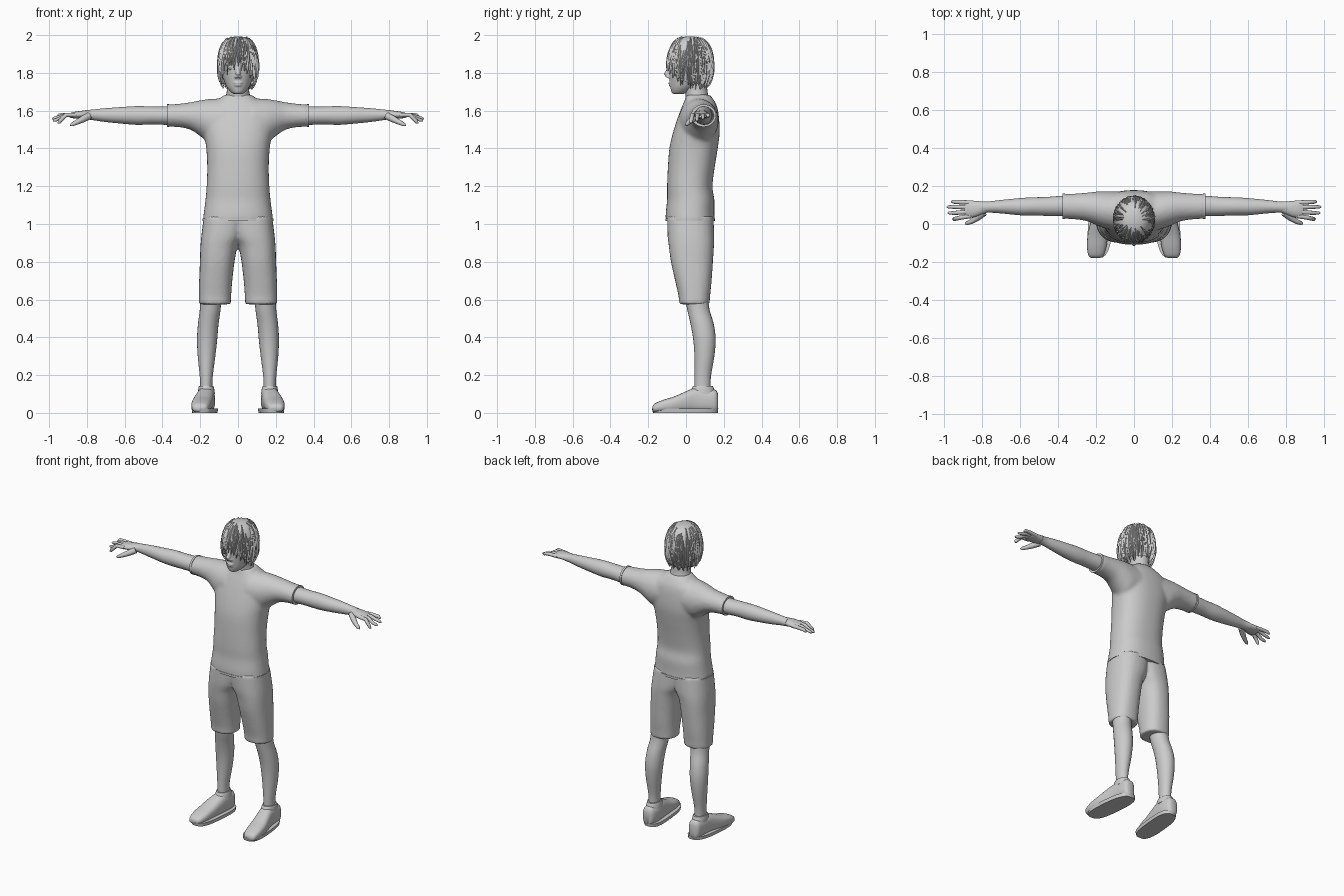
import bpy, bmesh, math, random
from mathutils import Vector

if "Cube" in bpy.data.objects:
    bpy.data.objects.remove(bpy.data.objects["Cube"])

random.seed(4)
grey = bpy.data.materials.new("light grey")
grey.diffuse_color = (0.6, 0.6, 0.6, 1)
grey.use_nodes = True
grey.node_tree.nodes["Principled BSDF"].inputs["Base Color"].default_value = grey.diffuse_color
ORDER = {"z": (0, 1, 2), "x": (1, 2, 0), "y": (0, 2, 1)}


def spline(a, b, c, d, t):
    return 0.5 * (2 * b + (c - a) * t + (2 * a - 5 * b + 4 * c - d) * t * t + (3 * b - a - 3 * c + d) * t ** 3)


def loft(bm, rings, axis="z", sides=24, power=1.0, steps=4):
    """Skin over rings (position, low a, high a, low b, high b) along an axis."""
    ia, ib, it = ORDER[axis]
    rows = []
    n = len(rings)
    for i in range(n - 1):
        quad = [rings[max(0, min(n - 1, i + k))] for k in (-1, 0, 1, 2)]
        for s in range(steps + (i == n - 2)):
            rows.append([spline(*v, s / steps) for v in zip(*quad)])
    loops = []
    for t, a0, a1, b0, b1 in rows:
        loop = []
        for k in range(sides):
            ang = 2 * math.pi * k / sides
            c, s = math.cos(ang), math.sin(ang)
            co = [0, 0, 0]
            co[ia] = (a0 + a1) / 2 + (a1 - a0) / 2 * math.copysign(abs(c) ** power, c)
            co[ib] = (b0 + b1) / 2 + (b1 - b0) / 2 * math.copysign(abs(s) ** power, s)
            co[it] = t
            loop.append(bm.verts.new(co))
        loops.append(loop)
    for p, q in zip(loops, loops[1:]):
        for k in range(sides):
            bm.faces.new((p[k], p[(k + 1) % sides], q[(k + 1) % sides], q[k]))
    bm.faces.new(loops[0])
    bm.faces.new(loops[-1])


def tube(bm, pts, radii, flat=1.0, sides=10):
    """Tapered rounded limb through points, flattened in z."""
    loops = []
    for i, p in enumerate(pts):
        d = (Vector(pts[min(i + 1, len(pts) - 1)]) - Vector(pts[max(i - 1, 0)])).normalized()
        u = d.cross(Vector((0, 0, 1))).normalized()
        w = u.cross(d)
        loops.append([bm.verts.new(Vector(p) + radii[i] * (u * math.cos(a) + w * flat * math.sin(a)))
                      for a in (2 * math.pi * k / sides for k in range(sides))])
    for p, q in zip(loops, loops[1:]):
        for k in range(sides):
            bm.faces.new((p[k], p[(k + 1) % sides], q[(k + 1) % sides], q[k]))
    bm.faces.new(loops[0])
    bm.faces.new(loops[-1])


def ball(bm, c, r):
    vs = bmesh.ops.create_uvsphere(bm, u_segments=16, v_segments=10, radius=1)["verts"]
    for v in vs:
        v.co = Vector(c) + Vector((v.co.x * r[0], v.co.y * r[1], v.co.z * r[2]))


def finish(name, bm, mirror=False, voxel=0, smooth=4, angle=50):
    bmesh.ops.recalc_face_normals(bm, faces=bm.faces)
    me = bpy.data.meshes.new(name)
    bm.to_mesh(me)
    bm.free()
    me.materials.append(grey)
    ob = bpy.data.objects.new(name, me)
    bpy.context.collection.objects.link(ob)
    bpy.ops.object.select_all(action="DESELECT")
    ob.select_set(True)
    bpy.context.view_layer.objects.active = ob
    bpy.ops.object.shade_smooth_by_angle(angle=math.radians(angle))
    if mirror:
        ob.modifiers.new("mirror", "MIRROR").use_mirror_merge = False
    if voxel:
        m = ob.modifiers.new("blend", "REMESH")
        m.mode, m.voxel_size, m.use_smooth_shade = "VOXEL", voxel, True
        m = ob.modifiers.new("soften", "SMOOTH")
        m.factor, m.iterations = 0.5, smooth
    return ob


# Shirt: torso blended with both sleeves
bm = bmesh.new()
loft(bm, [(1.015, -.187, .187, -.108, .152), (1.06, -.181, .181, -.107, .15), (1.13, -.172, .172, -.1, .15),
          (1.2, -.166, .166, -.1, .14), (1.3, -.163, .163, -.096, .152), (1.4, -.168, .168, -.088, .168),
          (1.48, -.18, .18, -.07, .178), (1.56, -.185, .185, -.045, .175), (1.62, -.165, .165, -.022, .165),
          (1.66, -.105, .105, -.005, .145), (1.685, -.07, .07, 0, .125)], sides=40, power=.85)
sleeve = [(.08, -.04, .17, 1.43, 1.665), (.15, -.025, .172, 1.43, 1.662), (.2, -.005, .17, 1.465, 1.655),
          (.25, .015, .165, 1.498, 1.645), (.31, .024, .16, 1.512, 1.637), (.375, .028, .158, 1.515, 1.632)]
loft(bm, sleeve, "x")
loft(bm, [(-r[0], *r[1:]) for r in sleeve], "x")
finish("shirt", bm, voxel=.01, smooth=5)

# Rolled hems of the shirt
bm = bmesh.new()
loft(bm, [(1.016, -.188, .188, -.109, .153), (1.03, -.188, .188, -.109, .153)], sides=40, power=.85, steps=1)
finish("shirt_hem", bm)
bm = bmesh.new()
loft(bm, [(.364, .026, .16, 1.514, 1.634), (.376, .026, .16, 1.514, 1.634)], "x", steps=1)
finish("sleeve_hem", bm, True)

# Shorts: two legs meeting at the hips
bm = bmesh.new()
loft(bm, [(.575, .038, .207, -.036, .125), (.62, .036, .207, -.04, .128), (.7, .03, .206, -.058, .136),
          (.8, .018, .202, -.08, .143), (.88, .002, .199, -.091, .148), (.94, -.03, .194, -.098, .15),
          (1.04, -.05, .181, -.1, .145)], power=.85)
finish("shorts", bm, True, voxel=.01, smooth=3)

# Bare lower legs
bm = bmesh.new()
loft(bm, [(.1, .134, .202, .048, .132), (.14, .136, .2, .046, .13), (.2, .133, .203, .046, .133),
          (.3, .12, .213, .045, .15), (.39, .11, .217, .038, .157), (.47, .103, .212, .024, .147),
          (.55, .092, .202, .006, .124), (.64, .085, .2, -.01, .115)])
finish("lower_leg", bm, True)

# Shoes: sole, upper and ankle collar
bm = bmesh.new()
loft(bm, [(-.178, .178, .224, .012, .034), (-.165, .16, .24, .004, .05), (-.12, .145, .247, .003, .069),
          (-.06, .137, .244, .003, .088), (0, .13, .231, .003, .114), (.05, .124, .219, .003, .132),
          (.11, .121, .213, .003, .126), (.155, .13, .206, .003, .122), (.17, .145, .19, .012, .1)],
     "y", power=.75)
finish("shoe", bm, True)
bm = bmesh.new()
loft(bm, [(0, .121, .246, -.175, .168), (.022, .119, .249, -.18, .171)], power=.7, steps=1)
for v in bm.verts:
    v.co.x += -.08 * v.co.y if v.co.y < 0 else -.1 * v.co.y
    v.co.x -= .008
finish("shoe_sole", bm, True)
bm = bmesh.new()
loft(bm, [(.1, .122, .212, .02, .158), (.128, .126, .21, .03, .148), (.142, .13, .207, .038, .142)])
finish("shoe_collar", bm, True)

# Arms
bm = bmesh.new()
loft(bm, [(.3, .04, .15, 1.522, 1.628), (.38, .042, .148, 1.525, 1.622), (.46, .043, .142, 1.527, 1.622),
          (.53, .045, .14, 1.525, 1.624), (.6, .046, .136, 1.53, 1.62), (.7, .056, .126, 1.54, 1.613),
          (.77, .06, .118, 1.55, 1.606), (.81, .055, .12, 1.555, 1.602)], "x")
finish("arm", bm, True)

# Hands: palm, four fingers and a thumb
bm = bmesh.new()
loft(bm, [(.765, .064, .114, 1.556, 1.604), (.8, .05, .118, 1.556, 1.602), (.84, .036, .122, 1.558, 1.598),
          (.875, .034, .123, 1.56, 1.592), (.892, .042, .118, 1.564, 1.586)], "x", sides=16)
for y, tip, ty, tz in ((.112, .962, .117, 1.566), (.088, .985, .09, 1.556),
                       (.064, .98, .058, 1.546), (.042, .955, .026, 1.534)):
    tube(bm, [(.86, y, 1.577), (.91, (y * .5 + ty * .5), 1.578), (.945, ty, tz + .01), (tip - .008, ty, tz + .003),
              (tip, ty, tz)], [.012, .0115, .0105, .008, .003])
tube(bm, [(.79, .06, 1.572), (.825, .032, 1.553), (.855, .013, 1.538), (.878, .004, 1.527), (.888, .001, 1.522)],
     [.02, .017, .013, .01, .004])
finish("hand", bm, True)

# Neck
bm = bmesh.new()
loft(bm, [(1.64, -.08, .08, .0, .13), (1.68, -.064, .064, -.002, .118), (1.72, -.058, .058, -.012, .112),
          (1.8, -.058, .058, -.03, .11)])
finish("neck", bm)

# Head with nose, brow, lips and ears blended in
bm = bmesh.new()
loft(bm, [(1.688, -.018, .018, -.062, -.02), (1.695, -.034, .034, -.075, .01), (1.72, -.056, .056, -.082, .05),
          (1.75, -.071, .071, -.086, .09), (1.79, -.083, .083, -.09, .115), (1.85, -.092, .092, -.093, .132),
          (1.91, -.09, .09, -.085, .13), (1.96, -.065, .065, -.05, .095), (1.98, -.03, .03, -.01, .05)], sides=32)
tube(bm, [(0, -.082, 1.84), (0, -.093, 1.815), (0, -.106, 1.79), (0, -.104, 1.777)], [.01, .011, .014, .012])
ball(bm, (0, -.083, 1.747), (.024, .012, .005))
ball(bm, (0, -.081, 1.735), (.021, .012, .006))
for s in (-1, 1):
    ball(bm, (s * .011, -.094, 1.779), (.009, .01, .007))
    ball(bm, (s * .036, -.075, 1.842), (.024, .012, .006))
    ball(bm, (s * .089, .028, 1.81), (.013, .022, .032))
finish("head", bm, voxel=.005, smooth=2)

# Eyes
bm = bmesh.new()
ball(bm, (.034, -.07, 1.82), (.016, .014, .007))
finish("eye", bm, True)


# Hair: rounded cap with layered pointed locks, fringe shorter than the back
def hair(az, t, lift=1.0, drop=0.0):
    front = max(0, -math.sin(az))
    phi = t * math.radians(138 - 43 * front ** 1.5 + drop)
    r = max(0, math.sin(phi)) ** .65 * lift
    return Vector((.108 * r * math.cos(az), .024 + .122 * r * math.sin(az), 1.845 + .148 * math.cos(phi) * lift))


bm = bmesh.new()
N, M = 40, 10
grid = [[bm.verts.new(hair(2 * math.pi * k / N, .02 + .95 * j / M)) for k in range(N)] for j in range(M + 1)]
for p, q in zip(grid, grid[1:]):
    for k in range(N):
        bm.faces.new((p[k], p[(k + 1) % N], q[(k + 1) % N], q[k]))
bm.faces.new(grid[0])
finish("hair_cap", bm)
bm = bmesh.new()
for i in range(150):
    az = random.uniform(0, 2 * math.pi)
    start, end = random.uniform(.1, .6), random.uniform(.8, 1.05)
    twist, drop = random.uniform(-.25, .25), random.uniform(-4, 8)
    wide = random.uniform(.07, .14)
    rows = []
    for j in range(6):
        f = j / 5
        w = wide * (1 - f) ** .6 * (.4 + .6 * min(1, f * 3))
        t = start + (end - start) * f
        a = az + twist * f
        rows.append([bm.verts.new(hair(a + k * w, t, 1.005 + (.03 if k == 0 else -.02) + .03 * f * (f > .7), drop))
                     for k in (-1, 0, 1)])
    for p, q in zip(rows, rows[1:]):
        for k in (0, 1):
            bm.faces.new((p[k], p[k + 1], q[k + 1], q[k]))
finish("hair_locks", bm, angle=30)
